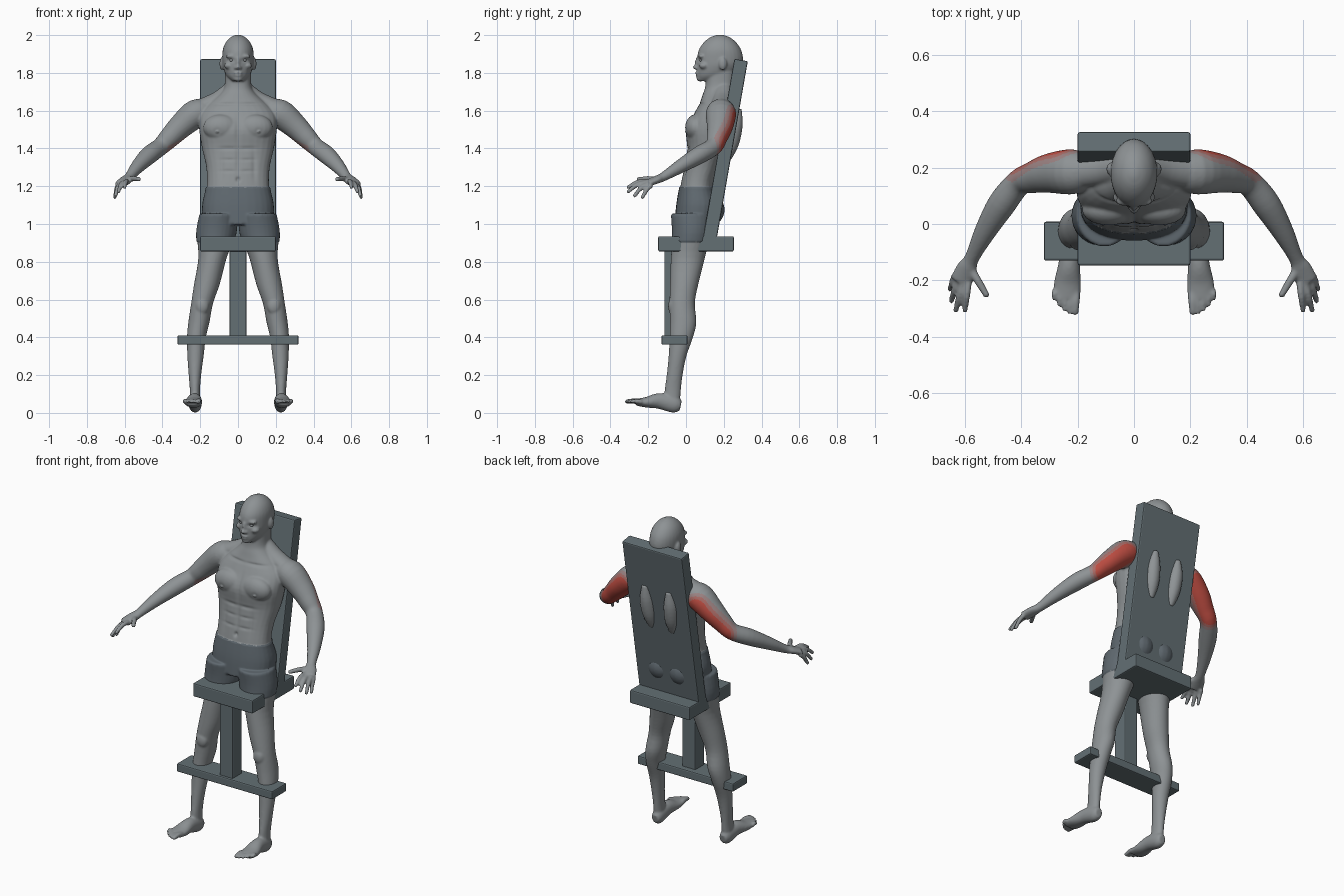
import bpy
import bmesh
import math
from mathutils import Matrix, Vector

default_cube = bpy.data.objects.get("Cube")
if default_cube:
    bpy.data.objects.remove(default_cube, do_unlink=True)

BOTH = (1, -1)
CENTRE = (1,)


def material(name, colour):
    mat = bpy.data.materials.new(name)
    mat.use_nodes = True
    mat.diffuse_color = (*colour, 1)
    mat.node_tree.nodes["Principled BSDF"].inputs["Base Color"].default_value = (*colour, 1)
    return mat


skin = material("grey skin", (.27, .29, .30))
shorts = material("slate shorts", (.115, .14, .16))
red = material("red muscle", (.52, .075, .055))
faded_red = material("faded red", (.41, .15, .135))
pale_red = material("pale red", (.33, .225, .225))
frame_grey = material("frame grey", (.125, .16, .175))


def add_object(name, bm, *mats):
    mesh = bpy.data.meshes.new(name)
    bmesh.ops.recalc_face_normals(bm, faces=bm.faces)
    bm.to_mesh(mesh)
    bm.free()
    obj = bpy.data.objects.new(name, mesh)
    bpy.context.collection.objects.link(obj)
    for mat in mats:
        mesh.materials.append(mat)
    return obj


# Frame parts: bevelled boxes
def box(name, size, centre, tilt=0):
    bm = bmesh.new()
    place = Matrix.Translation(centre) @ Matrix.Rotation(tilt, 4, "X")
    bmesh.ops.create_cube(bm, size=1, matrix=place @ Matrix.Diagonal((*size, 1)))
    obj = add_object(name, bm, frame_grey)
    bevel = obj.modifiers.new("soft edges", "BEVEL")
    bevel.width = .007
    bevel.segments = 2
    return obj


box("backboard", (.4, .072, .97), (0, .208, 1.39), -math.atan(.175))
box("seat", (.4, .4, .08), (0, .053, .895))
box("post", (.09, .09, .47), (0, -.07, .63))
box("foot_bar", (.64, .138, .05), (0, -.061, .386))


# Body helpers: every volume goes into one mesh, fused afterwards
body_bm = bmesh.new()


def smooth_rows(rows, steps=4):
    """Catmull-Rom resampling of (x, y, z, radius, radius) rows."""
    rows = [Vector(r) for r in rows]
    padded = [rows[0]] + rows + [rows[-1]]
    result = []
    for a, b, c, d in zip(padded, padded[1:], padded[2:], padded[3:]):
        for k in range(steps):
            t = k / steps
            result.append(b + (c - a) * (t / 2)
                          + (a * 2 - b * 5 + c * 4 - d) * (t * t / 2)
                          + (b * 3 - a - c * 3 + d) * (t ** 3 / 2))
    return result + [rows[-1]]


def loft(rows, sides, flat=True, squareness=1.0, segments=28):
    """Skin ellipses along a path, level or square to the path."""
    rows = smooth_rows(rows)
    centres = [Vector(r[:3]) for r in rows]
    for side in sides:
        rings = []
        for i, row in enumerate(rows):
            across, along = Vector((1, 0, 0)), Vector((0, 1, 0))
            if not flat:
                ahead = centres[min(i + 1, len(rows) - 1)] - centres[max(i - 1, 0)]
                across = ahead.cross(Vector((0, 0, 1))).normalized()
                along = across.cross(ahead).normalized()
            ring = []
            for k in range(segments):
                angle = math.tau * k / segments
                c, s = math.cos(angle), math.sin(angle)
                c = math.copysign(abs(c) ** squareness, c)
                s = math.copysign(abs(s) ** squareness, s)
                p = centres[i] + across * (c * row[3]) + along * (s * row[4])
                ring.append(body_bm.verts.new((p.x * side, p.y, p.z)))
            rings.append(ring)
        for low, high in zip(rings, rings[1:]):
            for k in range(segments):
                n = (k + 1) % segments
                body_bm.faces.new((low[k], low[n], high[n], high[k]))
        body_bm.faces.new(rings[0])
        body_bm.faces.new(rings[-1])


def ball(centre, radii, sides=BOTH, bm=body_bm):
    for side in sides:
        place = Matrix.Translation((centre[0] * side, centre[1], centre[2]))
        bmesh.ops.create_uvsphere(bm, u_segments=20, v_segments=14, radius=1,
                                  matrix=place @ Matrix.Diagonal((*radii, 1)))


def digit(root, tip, radius, lift):
    """A finger or toe with a slightly raised middle joint."""
    middle = (Vector(root) + Vector(tip)) / 2 + Vector((0, 0, lift))
    loft([(*root, radius, radius), (*middle, radius, radius),
          (*tip, radius * .8, radius * .8)], BOTH, flat=False, segments=12)
    ball(tip, [radius * .85] * 3)


# Torso and neck
loft([(0, .055, 1.0, .18, .11), (0, .065, 1.1, .185, .112), (0, .06, 1.2, .165, .09),
      (0, .085, 1.3, .168, .095), (0, .115, 1.4, .19, .11), (0, .125, 1.5, .205, .125),
      (0, .145, 1.58, .2, .105), (0, .16, 1.64, .15, .088), (0, .17, 1.69, .095, .08),
      (0, .18, 1.73, .072, .078), (0, .185, 1.81, .068, .078)], CENTRE, squareness=.85)
ball((.09, .05, 1.51), (.095, .055, .07))
ball((.07, .1, 1.075), (.09, .1, .09))
loft([(.04, .2, 1.7, .05, .05), (.11, .195, 1.655, .055, .045),
      (.2, .185, 1.61, .06, .05)], BOTH, flat=False)

# Shoulder blades, pushed through the board
loft([(.07, .2, 1.34, .025, .04), (.075, .235, 1.42, .04, .045),
      (.08, .25, 1.52, .042, .05), (.08, .25, 1.61, .025, .045)], BOTH)

# Head and face
loft([(0, .11, 1.757, .03, .045), (0, .15, 1.785, .062, .092), (0, .172, 1.83, .079, .114),
      (0, .18, 1.87, .083, .122), (0, .18, 1.92, .081, .113), (0, .18, 1.96, .066, .087),
      (0, .18, 1.988, .04, .052), (0, .18, 2.002, .01, .014)], CENTRE)
ball((.085, .195, 1.848), (.013, .022, .034))
ball((.036, .082, 1.888), (.03, .018, .011))
ball((.05, .095, 1.838), (.024, .025, .018))
ball((.013, .058, 1.826), (.009, .011, .008))
for centre, radii in [((0, .062, 1.855), (.011, .015, .032)), ((0, .051, 1.83), (.014, .016, .012)),
                      ((0, .06, 1.8), (.025, .012, .007)), ((0, .062, 1.787), (.022, .012, .007)),
                      ((0, .075, 1.769), (.026, .02, .015))]:
    ball(centre, radii, CENTRE)

# Arms and palms
loft([(.15, .18, 1.59, .06, .06), (.22, .185, 1.585, .08, .076), (.3, .18, 1.52, .07, .066),
      (.36, .165, 1.46, .056, .056), (.41, .145, 1.41, .047, .047), (.47, .07, 1.365, .05, .047),
      (.53, -.03, 1.305, .038, .036), (.575, -.12, 1.25, .026, .024),
      (.592, -.155, 1.235, .036, .021), (.615, -.205, 1.215, .04, .018)], BOTH, flat=False)

# Fingers and thumb
for root, tip in [((.588, -.21, 1.225), (.6, -.305, 1.195)), ((.608, -.21, 1.22), (.632, -.305, 1.172)),
                  ((.626, -.2, 1.21), (.648, -.272, 1.15)), ((.635, -.18, 1.205), (.652, -.23, 1.142))]:
    digit(root, tip, .0125, .012)
digit((.585, -.15, 1.235), (.525, -.25, 1.237), .0145, .004)

# Legs
loft([(.105, .03, 1.05, .095, .105), (.115, .03, .95, .102, .1), (.135, .01, .82, .075, .09),
      (.165, -.01, .68, .068, .075), (.19, -.02, .58, .058, .067), (.207, -.015, .48, .056, .07),
      (.22, -.025, .4, .05, .062), (.225, -.045, .3, .043, .047), (.228, -.06, .2, .033, .042),
      (.228, -.07, .12, .027, .043), (.228, -.075, .05, .028, .042)], BOTH)
ball((.19, -.07, .565), (.036, .025, .045))

# Feet and toes
loft([(.227, -.028, .038, .022, .026), (.227, -.06, .045, .034, .045), (.23, -.14, .063, .038, .042),
      (.236, -.21, .056, .048, .028), (.238, -.265, .057, .047, .018)], BOTH, flat=False)
for n, reach in enumerate((.312, .312, .302, .285, .262)):
    x = .205 + n * .019
    digit((x, -.235, .055), (x + .003, -reach, .06), .0145 if n == 0 else .011, .006)

# Fuse the volumes into one smooth body
body = add_object("body", body_bm)
remesh = body.modifiers.new("fuse", "REMESH")
remesh.mode = "VOXEL"
remesh.voxel_size = .006
relax = body.modifiers.new("relax", "SMOOTH")
relax.factor = .5
relax.iterations = 5
graph = bpy.context.evaluated_depsgraph_get()
fused = bpy.data.meshes.new_from_object(body.evaluated_get(graph))
body.modifiers.clear()
body.data = fused


def in_shorts(p):
    return abs(p.x) < .3 and .905 < p.z < 1.195


# Sculpted dents on the front: x, z, width, height, depth
dents = [(.033, 1.867, .016, .009, .008), (0, 1.794, .022, .003, .004),
         (0, 1.5, .014, .07, .008), (0, 1.33, .012, .08, .006), (0, 1.235, .01, .012, .012),
         (.05, 1.4, .05, .01, .005), (.05, 1.34, .04, .008, .004), (.05, 1.28, .04, .008, .004),
         (.085, 1.31, .012, .08, .005), (.11, 1.488, .016, .016, .005),
         (.11, 1.488, .007, .007, -.012), (.07, 1.635, .07, .008, .006)]
offsets = []
for vert in fused.vertices:
    p, normal = vert.co, vert.normal
    move = Vector()
    if in_shorts(p):
        move = normal * .005
    elif normal.y < -.1 and p.z > 1.2 and abs(p.x) < .2:
        for x, z, width, height, depth in dents:
            spread = ((abs(p.x) - x) / width) ** 2 + ((p.z - z) / height) ** 2
            move.y += depth * math.exp(-spread)
    offsets.append(move)
for vert, move in zip(fused.vertices, offsets):
    vert.co += move

# Body colours: shorts by height, strained muscle by distance from the triceps line
fused.materials.clear()
for mat in (skin, shorts, red, faded_red, pale_red):
    fused.materials.append(mat)
upper, lower = Vector((.25, .25, 1.55)), Vector((.38, .2, 1.41))
line = lower - upper
for face in fused.polygons:
    p = face.center.copy()
    p.x = abs(p.x)
    t = max(0, min(1, (p - upper).dot(line) / line.length_squared))
    distance = (p - upper - line * t).length
    if in_shorts(p):
        face.material_index = 1
    elif p.x > .19 and distance < .085:
        face.material_index = 2 if distance < .054 else 3 if distance < .069 else 4
fused.shade_smooth()

# Eyes
eyes_bm = bmesh.new()
ball((.033, .084, 1.867), (.013, .013, .009), bm=eyes_bm)
add_object("eyes", eyes_bm, skin).data.shade_smooth()
